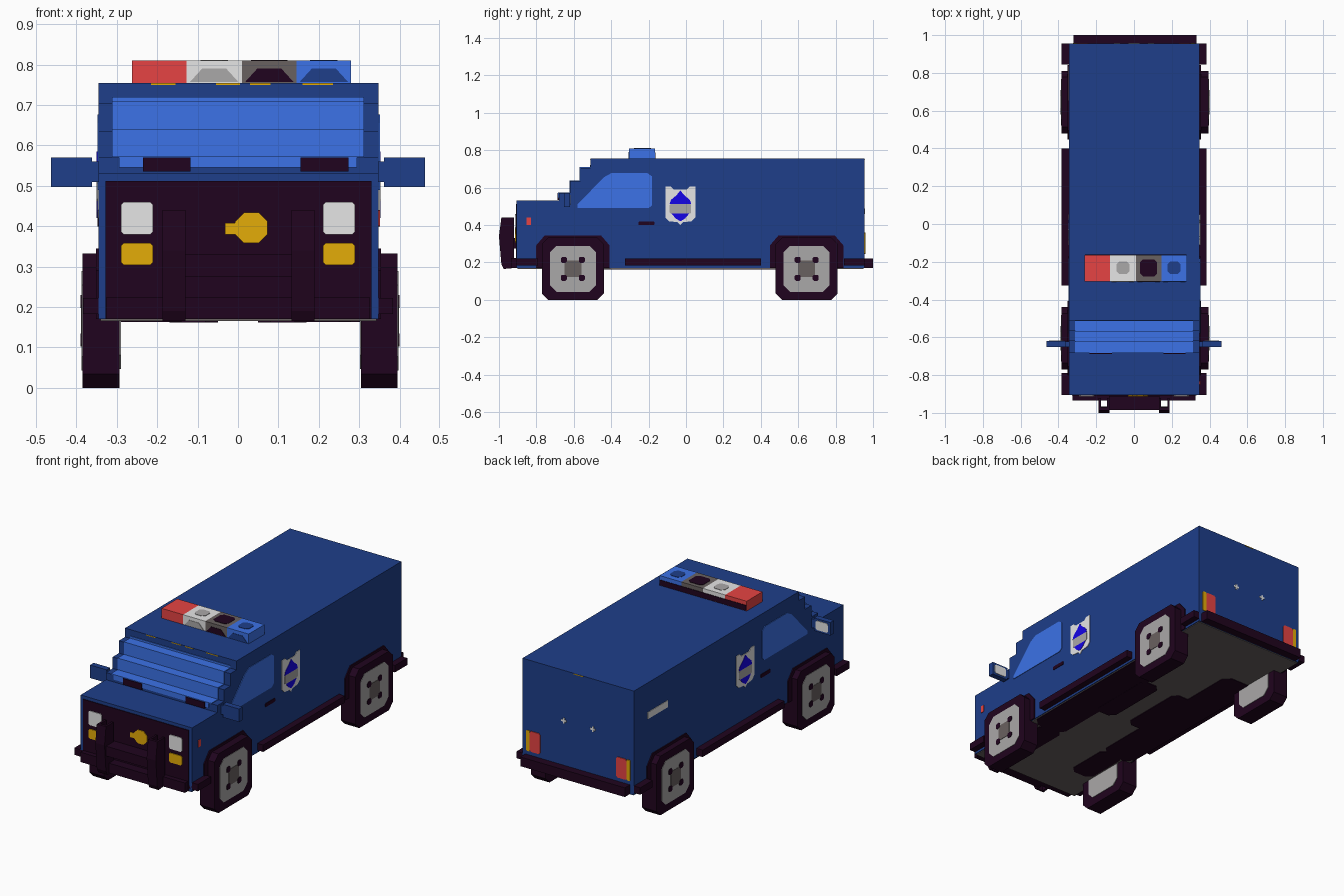
import bpy, bmesh


def material(name, r, g, b):
    lin = [(c / 255 / 12.92 if c < 10 else ((c / 255 + 0.055) / 1.055) ** 2.4) for c in (r, g, b)]
    m = bpy.data.materials.new(name)
    m.diffuse_color = (*lin, 1)
    return m


BLUE = material("navy blue", 30, 62, 138)
GLASS = material("window blue", 60, 115, 232)
DARK = material("dark trim", 32, 4, 30)
WHITE = material("pale white", 230, 230, 230)
GRAY = material("wheel gray", 170, 168, 168)
BROWN = material("brown gray", 105, 97, 96)
RED = material("red", 230, 68, 67)
YELLOW = material("amber", 228, 172, 8)
VIVID = material("vivid blue", 22, 4, 238)


def prism(name, pts, axis, a, b, mat):
    """Extrude a 2D outline along an axis from a to b."""
    place = {"x": lambda p, t: (t, p[0], p[1]),
             "y": lambda p, t: (p[0], t, p[1]),
             "z": lambda p, t: (p[0], p[1], t)}[axis]
    bm = bmesh.new()
    lo = [bm.verts.new(place(p, a)) for p in pts]
    hi = [bm.verts.new(place(p, b)) for p in pts]
    bm.faces.new(lo)
    bm.faces.new(hi)
    n = len(pts)
    for i in range(n):
        j = (i + 1) % n
        bm.faces.new((lo[i], lo[j], hi[j], hi[i]))
    bmesh.ops.recalc_face_normals(bm, faces=bm.faces)
    me = bpy.data.meshes.new(name)
    bm.to_mesh(me)
    bm.free()
    me.materials.append(mat)
    ob = bpy.data.objects.new(name, me)
    bpy.context.collection.objects.link(ob)
    return ob


def box(name, x0, x1, y0, y1, z0, z1, mat):
    return prism(name, [(x0, y0), (x1, y0), (x1, y1), (x0, y1)], "z", z0, z1, mat)


def octagon(u, v, hu, hv, c):
    """Rectangle outline with chamfered corners."""
    return [(u - hu + c, v - hv), (u + hu - c, v - hv), (u + hu, v - hv + c), (u + hu, v + hv - c),
            (u + hu - c, v + hv), (u - hu + c, v + hv), (u - hu, v + hv - c), (u - hu, v - hv + c)]


XL, XR = -0.345, 0.348

# Van body with stepped windscreen slope
steps = [(-0.68, 0.57), (-0.62, 0.635), (-0.565, 0.705), (-0.51, 0.755)]
profile = [(-0.905, 0.17), (-0.905, 0.53)]
z = 0.53
for y, top in steps:
    profile += [(y, z), (y, top)]
    z = top
profile += [(0.955, 0.755), (0.955, 0.17)]
prism("van_body", profile, "x", XL, XR, BLUE)

# Windscreen plates on every riser and tread
T = 0.004
lower = 0.545
for i, (y, top) in enumerate(steps):
    last = i == len(steps) - 1
    w = 0.295 if i == 0 else 0.312
    box("windscreen_riser", -w, w, y - T, y, lower, 0.72 if last else top + T, GLASS)
    if not last:
        box("windscreen_tread", -0.312, 0.312, y - T, steps[i + 1][0], top, top + T, GLASS)
    lower = top
for x in (-0.235, 0.155):
    box("wiper", x, x + 0.118, -0.688, -0.68, 0.535, 0.57, DARK)
for x, w in ((-0.215, 0.06), (-0.055, 0.06), (0.03, 0.05), (0.16, 0.075)):
    box("roof_marker", x, x + w, -0.512, -0.51, 0.75, 0.754, YELLOW)
box("rear_roof_marker", -0.03, 0.03, 0.955, 0.957, 0.75, 0.754, YELLOW)

# Front panel and lamps
box("front_panel", -0.328, 0.33, -0.909, -0.905, 0.17, 0.512, DARK)
for s in (-1, 1):
    prism("headlight", octagon(s * 0.25, 0.42, 0.04, 0.04, 0.007), "y", -0.913, -0.909, WHITE)
    prism("indicator", octagon(s * 0.25, 0.331, 0.04, 0.027, 0.007), "y", -0.913, -0.909, YELLOW)
prism("grille_disc", octagon(0.033, 0.396, 0.04, 0.038, 0.022), "y", -0.913, -0.909, YELLOW)
box("grille_disc_tab", -0.032, 0.0, -0.913, -0.909, 0.38, 0.408, YELLOW)

# Bumpers and sills
box("front_bumper", -0.325, 0.325, -0.935, -0.905, 0.17, 0.225, DARK)
box("rear_bumper", -0.32, 0.33, 0.955, 1.0, 0.17, 0.222, DARK)
for s, side in ((-1, XL), (1, XR)):
    inner, outer = side - s * 0.02, s * 0.384
    xa, xb = min(inner, outer), max(inner, outer)
    for name, y0, y1 in (("front_bumper_end", -0.905, -0.79), ("running_board", -0.325, 0.40),
                         ("rear_bumper_end", 0.845, 0.955)):
        box(name, xa, xb, y0, y1, 0.183, 0.222, DARK)

# Push bar: two hollow uprights joined by crossbars
guard = [(-0.92, 0.17), (-0.975, 0.165), (-0.987, 0.19), (-1.0, 0.34), (-0.987, 0.44), (-0.92, 0.44)]
front_skin = [(-0.965, 0.165), (-0.975, 0.165), (-0.987, 0.19), (-1.0, 0.34), (-0.987, 0.44), (-0.972, 0.44),
              (-0.985, 0.34)]
for x in (-0.187, 0.132):
    prism("push_bar_front", front_skin, "x", x, x + 0.057, DARK)
    for a in (x, x + 0.045):
        prism("push_bar_side", guard, "x", a, a + 0.012, DARK)
box("push_bar_crossbar", -0.132, 0.134, -0.985, -0.91, 0.275, 0.33, DARK)
box("push_bar_base", -0.132, 0.134, -0.96, -0.91, 0.17, 0.225, DARK)

# Wheels with hubs on both faces and wheel studs, arches on the body side
for s, side, x_in, x_out in ((-1, XL, -0.293, -0.385), (1, XR, 0.305, 0.395)):
    for yc in (-0.605, 0.645):
        prism("wheel_arch", [(yc - 0.197, 0.17), (yc - 0.197, 0.29), (yc - 0.15, 0.345), (yc + 0.15, 0.345),
                             (yc + 0.197, 0.29), (yc + 0.197, 0.17)], "x", side, side + s * 0.006, DARK)
        prism("tyre", octagon(yc, 0.166, 0.166, 0.166, 0.034), "x", x_in, x_out, DARK)
        prism("wheel_hub", octagon(yc, 0.166, 0.123, 0.123, 0.035), "x", x_out, x_out + s * 0.002, GRAY)
        prism("inner_hub", octagon(yc, 0.166, 0.12, 0.12, 0.035), "x", x_in, x_in - s * 0.003, GRAY)
        prism("hub_cap", octagon(yc, 0.166, 0.045, 0.045, 0.008), "x", x_out, x_out + s * 0.004, BROWN)
        for dy in (-0.048, 0.048):
            for dz in (-0.048, 0.048):
                prism("wheel_stud", octagon(yc + dy, 0.166 + dz, 0.016, 0.016, 0.007),
                      "x", x_out, x_out + s * 0.005, DARK)

# Side details: windows, handles, markers, shields, mirrors
window = [(-0.58, 0.49), (-0.58, 0.51), (-0.44, 0.655), (-0.40, 0.677), (-0.205, 0.677),
          (-0.182, 0.66), (-0.182, 0.505), (-0.2, 0.49)]
shield = [(-0.11, 0.605), (-0.08, 0.605), (-0.065, 0.59), (0.005, 0.59), (0.02, 0.605), (0.05, 0.605),
          (0.05, 0.44), (0.03, 0.42), (-0.015, 0.415), (-0.03, 0.4), (-0.045, 0.415), (-0.09, 0.42), (-0.11, 0.44)]
shield_top = [(-0.088, 0.512), (-0.08, 0.535), (-0.05, 0.56), (-0.03, 0.585), (-0.01, 0.56), (0.02, 0.535),
              (0.028, 0.512)]
shield_low = [(-0.078, 0.462), (0.018, 0.462), (-0.005, 0.435), (-0.03, 0.42), (-0.055, 0.435)]
for s, side in ((-1, XL), (1, XR)):
    def plate(name, pts, t, mat):
        prism(name, pts, "x", side, side + s * t, mat)
    plate("side_window", window, 0.003, GLASS)
    plate("door_handle", octagon(-0.212, 0.409, 0.043, 0.01, 0.004), 0.003, DARK)
    if s > 0:
        plate("side_marker", octagon(-0.841, 0.42, 0.011, 0.02, 0.001), 0.003, RED)
    plate("shield_plate", shield, 0.003, WHITE)
    plate("shield_top", shield_top, 0.005, VIVID)
    plate("shield_band", octagon(-0.03, 0.487, 0.057, 0.025, 0.005), 0.005, GRAY)
    plate("shield_bottom", shield_low, 0.005, VIVID)
    a, b = sorted((side, s * 0.365))
    box("mirror_arm", a, b, -0.65, -0.622, 0.51, 0.56, BLUE)
    a, b = sorted((s * 0.362, s * 0.463))
    box("mirror", a, b, -0.652, -0.62, 0.497, 0.57, BLUE)
    prism("mirror_glass", octagon(s * 0.412, 0.534, 0.038, 0.026, 0.008), "y", -0.62, -0.617, WHITE)
    # Tail lights: red inside, amber outside
    xc = s * 0.275
    prism("tail_light_red", octagon(xc - s * 0.006, 0.302, 0.032, 0.058, 0.008), "y", 0.955, 0.959, RED)
    prism("tail_light_amber", octagon(xc + s * 0.037, 0.302, 0.011, 0.058, 0.003), "y", 0.955, 0.959, YELLOW)
    # Rear door handles
    xh = s * 0.09
    box("rear_handle_bar", xh - 0.016, xh + 0.016, 0.955, 0.958, 0.468, 0.478, WHITE)
    box("rear_handle_post", xh - 0.005, xh + 0.005, 0.955, 0.958, 0.458, 0.488, WHITE)
box("left_vent", XL - 0.003, XL, 0.655, 0.835, 0.552, 0.59, WHITE)

# Light bar in four sections with lamps
sections = [(-0.262, -0.128, RED, None), (-0.128, 0.01, WHITE, GRAY), (0.01, 0.145, BROWN, DARK),
            (0.145, 0.28, GLASS, BLUE)]
for x0, x1, mat, lamp in sections:
    xc = (x0 + x1) / 2
    box("light_bar_section", x0, x1, -0.305, -0.165, 0.755, 0.81, mat)
    if lamp:
        k = 0.045 if lamp is DARK else 0.034
        prism("light_bar_lamp_top", octagon(xc, -0.232, k, k, 0.015), "z", 0.81, 0.812, lamp)
        prism("light_bar_lamp_front", [(xc - 0.06, 0.757), (xc + 0.06, 0.757), (xc + 0.03, 0.79),
                                       (xc - 0.03, 0.79)], "y", -0.307, -0.305, lamp)
box("light_bar_back", -0.26, 0.278, -0.165, -0.162, 0.757, 0.787, DARK)

# Underside: gray floor with dark chassis plates either side of the centre line
box("floor", -0.34, 0.343, -0.9, 0.95, 0.166, 0.17, BROWN)
for s in (-1, 1):
    prism("side_chassis_plate", octagon(s * 0.24, 0.08, 0.1, 0.52, 0.04), "z", 0.163, 0.166, DARK)
    prism("inner_chassis_plate", octagon(s * 0.11, 0.08, 0.06, 0.2, 0.03), "z", 0.162, 0.166, DARK)
    prism("front_chassis_plate", octagon(s * 0.21, -0.56, 0.07, 0.14, 0.03), "z", 0.163, 0.166, DARK)
